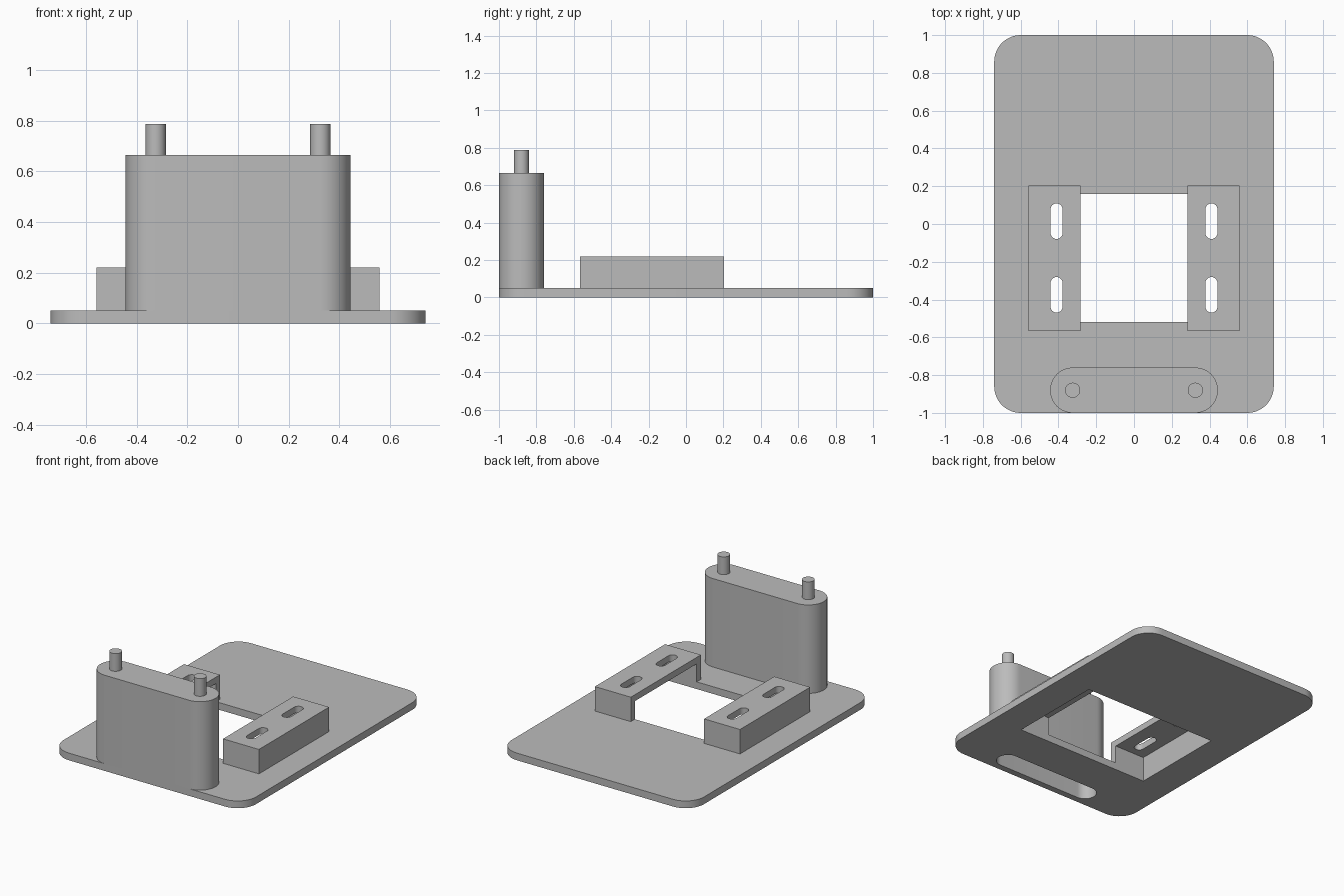
import bpy
import bmesh
from math import sin, cos, pi, radians

cube = bpy.data.objects.get("Cube")
if cube:
    bpy.data.objects.remove(cube, do_unlink=True)

grey = bpy.data.materials.new("plain grey")
grey.use_nodes = True
colour = (0.5, 0.5, 0.5, 1)
grey.diffuse_color = colour
grey.node_tree.nodes["Principled BSDF"].inputs["Base Color"].default_value = colour

PLATE_TOP, WALL = 0.05, 0.045
PILLAR_Y, PILLAR_TOP = -0.88, 0.665
RAIL_TOP = 0.22


def prism(name, x0, x1, y0, y1, z0, z1, radius=0, steps=12):
    """Upright block whose plan is a rectangle with rounded corners."""
    bm = bmesh.new()
    corners = [(x1, y1, -1, -1), (x0, y1, 1, -1), (x0, y0, 1, 1), (x1, y0, -1, 1)]
    outline = []
    for i, (x, y, sx, sy) in enumerate(corners):
        for k in range(steps + 1 if radius else 1):
            a = (i + k / steps) * pi / 2
            outline.append((x + radius * (sx + cos(a)) if radius else x,
                            y + radius * (sy + sin(a)) if radius else y, z0))
    face = bm.faces.new([bm.verts.new(p) for p in outline])
    top = bmesh.ops.extrude_face_region(bm, geom=[face])["geom"]
    bmesh.ops.translate(bm, vec=(0, 0, z1 - z0),
                        verts=[v for v in top if isinstance(v, bmesh.types.BMVert)])
    bmesh.ops.remove_doubles(bm, verts=bm.verts, dist=0.0001)
    bmesh.ops.recalc_face_normals(bm, faces=bm.faces)
    mesh = bpy.data.meshes.new(name)
    bm.to_mesh(mesh)
    bm.free()
    mesh.materials.append(grey)
    ob = bpy.data.objects.new(name, mesh)
    bpy.context.collection.objects.link(ob)
    return ob


def activate(ob):
    bpy.ops.object.select_all(action="DESELECT")
    ob.select_set(True)
    bpy.context.view_layer.objects.active = ob


def cut(target, *cutters):
    activate(target)
    for cutter in cutters:
        mod = target.modifiers.new("cut", "BOOLEAN")
        mod.operation, mod.solver, mod.object = "DIFFERENCE", "EXACT", cutter
        bpy.ops.object.modifier_apply(modifier=mod.name)
        bpy.data.objects.remove(cutter, do_unlink=True)


def stadium(name, half_length, radius, z0, z1):
    return prism(name, -half_length, half_length,
                 PILLAR_Y - radius, PILLAR_Y + radius, z0, z1, radius - 0.0005)


# Base plate with the square opening and the underside pocket
plate = prism("base_plate", -0.74, 0.74, -1, 1, 0, PLATE_TOP, 0.14)
cut(plate,
    prism("opening_cutter", -0.515, 0.515, -0.52, 0.16, -0.1, 0.1),
    stadium("pocket_cutter", 0.444 - WALL, 0.12 - WALL, -0.1, 0.1))

# Hollow pillar, closed on top
pillar = stadium("support_pillar", 0.444, 0.12, PLATE_TOP, PILLAR_TOP)
cut(pillar, stadium("hollow_cutter", 0.444 - WALL, 0.12 - WALL, 0, PILLAR_TOP - WALL))
parts = [plate, pillar]

for side, s in (("left", 1), ("right", -1)):
    def span(a, b):
        return sorted((s * a, s * b))

    # Locating pin
    parts.append(prism(side + "_pin", *span(0.285, 0.365), PILLAR_Y - 0.04,
                       PILLAR_Y + 0.04, PILLAR_TOP, 0.788, 0.04, 8))

    # Slotted rail, open underneath and towards the middle
    rail = prism(side + "_rail", *span(0.282, 0.558), -0.567, 0.204, PLATE_TOP, RAIL_TOP)
    cut(rail, prism("rail_cutter", *span(0.2, 0.515), -0.52, 0.16, 0, RAIL_TOP - WALL))
    for y in (-0.375, 0.015):
        cut(rail, prism("slot_cutter", *span(0.378, 0.442), y - 0.094, y + 0.094,
                        0.1, 0.3, 0.0318, 8))
    parts.append(rail)

for ob in parts:
    activate(ob)
    bpy.ops.object.shade_smooth_by_angle(angle=radians(30))
